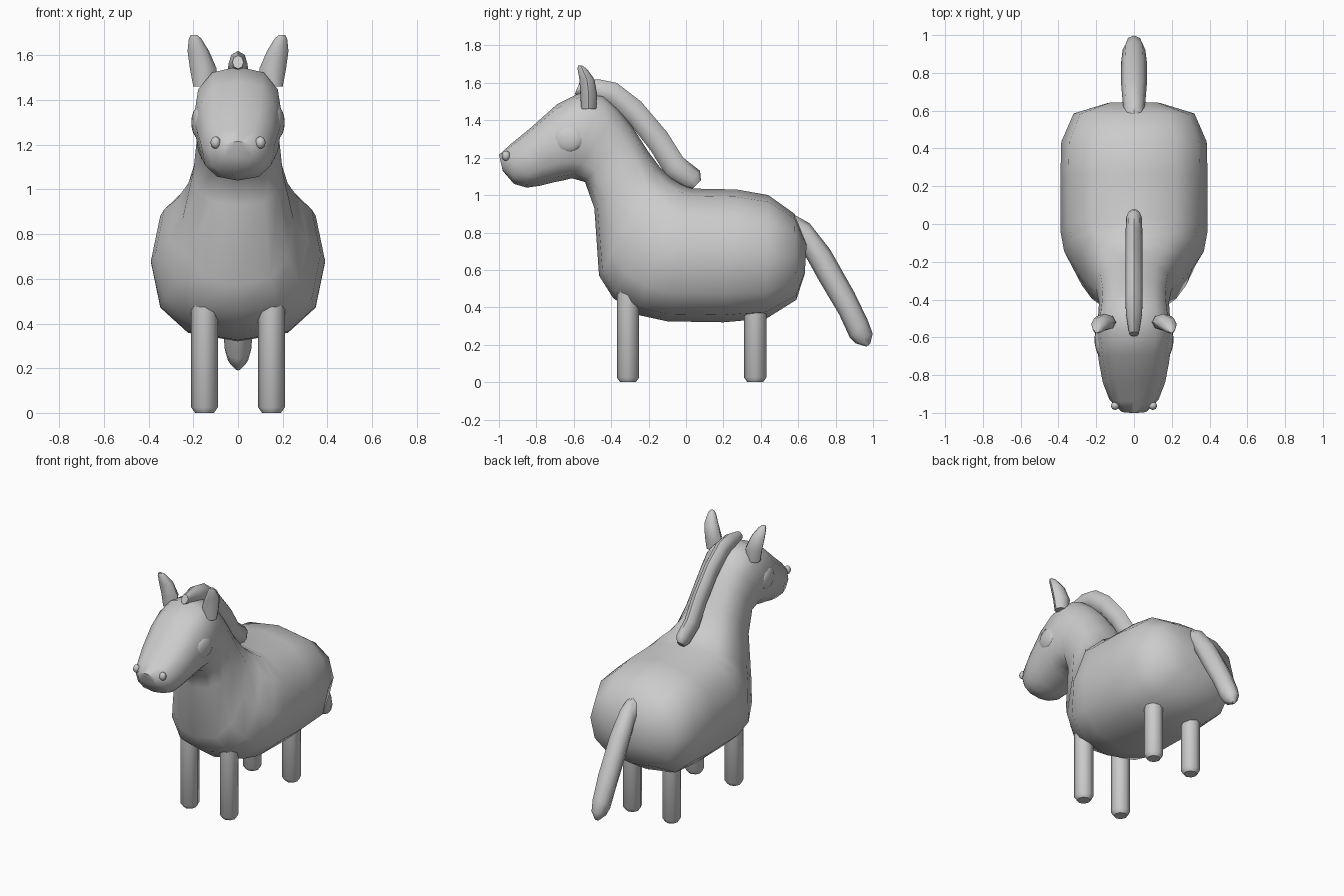
import bpy, bmesh, math
from mathutils import Vector

cube = bpy.data.objects.get("Cube")
if cube:
    bpy.data.objects.remove(cube, do_unlink=True)

grey = bpy.data.materials.new("plain grey")
grey.use_nodes = True
grey.diffuse_color = (0.6, 0.6, 0.6, 1)
grey.node_tree.nodes["Principled BSDF"].inputs["Base Color"].default_value = (0.6, 0.6, 0.6, 1)


def finish(name, bm, angle=50):
    bmesh.ops.recalc_face_normals(bm, faces=bm.faces)
    mesh = bpy.data.meshes.new(name)
    bm.to_mesh(mesh)
    bm.free()
    mesh.materials.append(grey)
    obj = bpy.data.objects.new(name, mesh)
    bpy.context.collection.objects.link(obj)
    bpy.ops.object.select_all(action='DESELECT')
    obj.select_set(True)
    bpy.context.view_layer.objects.active = obj
    bpy.ops.object.shade_smooth_by_angle(angle=math.radians(angle))
    return obj


def loft(name, rings, sides, power=2.0, angle=50):
    """Skin rounded rings, each given as centre, first axis, second axis."""
    bm = bmesh.new()
    loops = []
    for centre, a, b in rings:
        loop = []
        for i in range(sides):
            t = math.tau * i / sides
            c, s = math.cos(t), math.sin(t)
            u = math.copysign(abs(c) ** (2 / power), c)
            v = math.copysign(abs(s) ** (2 / power), s)
            loop.append(bm.verts.new(centre + a * u + b * v))
        loops.append(loop)
    for p, q in zip(loops, loops[1:]):
        for i in range(sides):
            j = (i + 1) % sides
            bm.faces.new((p[i], p[j], q[j], q[i]))
    bm.faces.new(loops[0])
    bm.faces.new(loops[-1])
    return finish(name, bm, angle)


def spine(sections):
    """Rings from side outline pairs: upper y, z, lower y, z, half width."""
    rings = []
    for ty, tz, by, bz, w in sections:
        top, low = Vector((0, ty, tz)), Vector((0, by, bz))
        rings.append(((top + low) / 2, Vector((w, 0, 0)), (top - low) / 2))
    return rings


def upright(sections):
    """Level rings: x, y, z, half width, half depth."""
    return [(Vector((x, y, z)), Vector((w, 0, 0)), Vector((0, d, 0)))
            for x, y, z, w, d in sections]


def ball(name, location, scale, turn=0, segments=12):
    bm = bmesh.new()
    bmesh.ops.create_uvsphere(bm, u_segments=segments, v_segments=8, radius=1)
    obj = finish(name, bm)
    obj.location, obj.scale = location, scale
    obj.rotation_euler.z = turn


# Torso, neck and head in one skin, from rump to nose
loft("body", spine([
    (.645, .74, .635, .58, .14), (.58, .90, .59, .44, .32),
    (.44, 1.0, .43, .34, .385), (.27, 1.03, .20, .32, .39),
    (.03, 1.035, -.10, .325, .39), (-.03, 1.06, -.26, .36, .37),
    (-.08, 1.09, -.39, .45, .31), (-.14, 1.15, -.465, .57, .25),
    (-.20, 1.23, -.49, .93, .2), (-.29, 1.37, -.54, 1.07, .185),
    (-.36, 1.46, -.61, 1.09, .19), (-.44, 1.535, -.65, 1.08, .2),
    (-.56, 1.55, -.70, 1.07, .2), (-.69, 1.485, -.78, 1.05, .185),
    (-.83, 1.36, -.85, 1.04, .165), (-.94, 1.27, -.92, 1.06, .13),
    (-1.0, 1.215, -.98, 1.13, .07)]), 12, 2.5, 60)

# Mane along the back of the neck
loft("mane", spine([
    (-.57, 1.60, -.595, 1.54, .025), (-.47, 1.62, -.48, 1.50, .043),
    (-.37, 1.60, -.41, 1.48, .045), (-.24, 1.50, -.30, 1.38, .045),
    (-.10, 1.335, -.19, 1.24, .045), (-.015, 1.20, -.11, 1.11, .045),
    (.075, 1.13, -.01, 1.04, .042), (.08, 1.08, .035, 1.035, .025)]), 8)

# Tail hanging from the rump
loft("tail", spine([
    (.57, .90, .58, .76, .05), (.66, .85, .63, .69, .06),
    (.77, .71, .71, .545, .068), (.90, .48, .82, .36, .068),
    (.97, .335, .875, .24, .06), (.998, .26, .905, .208, .045),
    (.985, .205, .965, .19, .012)]), 8)

# Paired parts
for side, sx in (("left", 1), ("right", -1)):
    for place, y in (("front", -.31), ("back", .37)):
        x = .15 * sx
        loft(f"{side}_{place}_leg", upright([
            (x, y, 0, .042, .042), (x, y, .025, .06, .06), (x, y, .5, .06, .06)]), 8)
    loft(f"{side}_ear", upright([
        (.155 * sx, -.52, 1.46, .045, .04), (.155 * sx, -.52, 1.54, .06, .045),
        (.178 * sx, -.53, 1.62, .048, .04), (.192 * sx, -.555, 1.675, .028, .025),
        (.197 * sx, -.565, 1.692, .014, .012)]), 8)
    ball(f"{side}_eye", (.175 * sx, -.63, 1.30), (.033, .083, .072), -.12 * sx, 16)
    ball(f"{side}_nostril", (.1 * sx, -.962, 1.21), (.023, .023, .027), 0, 8)
